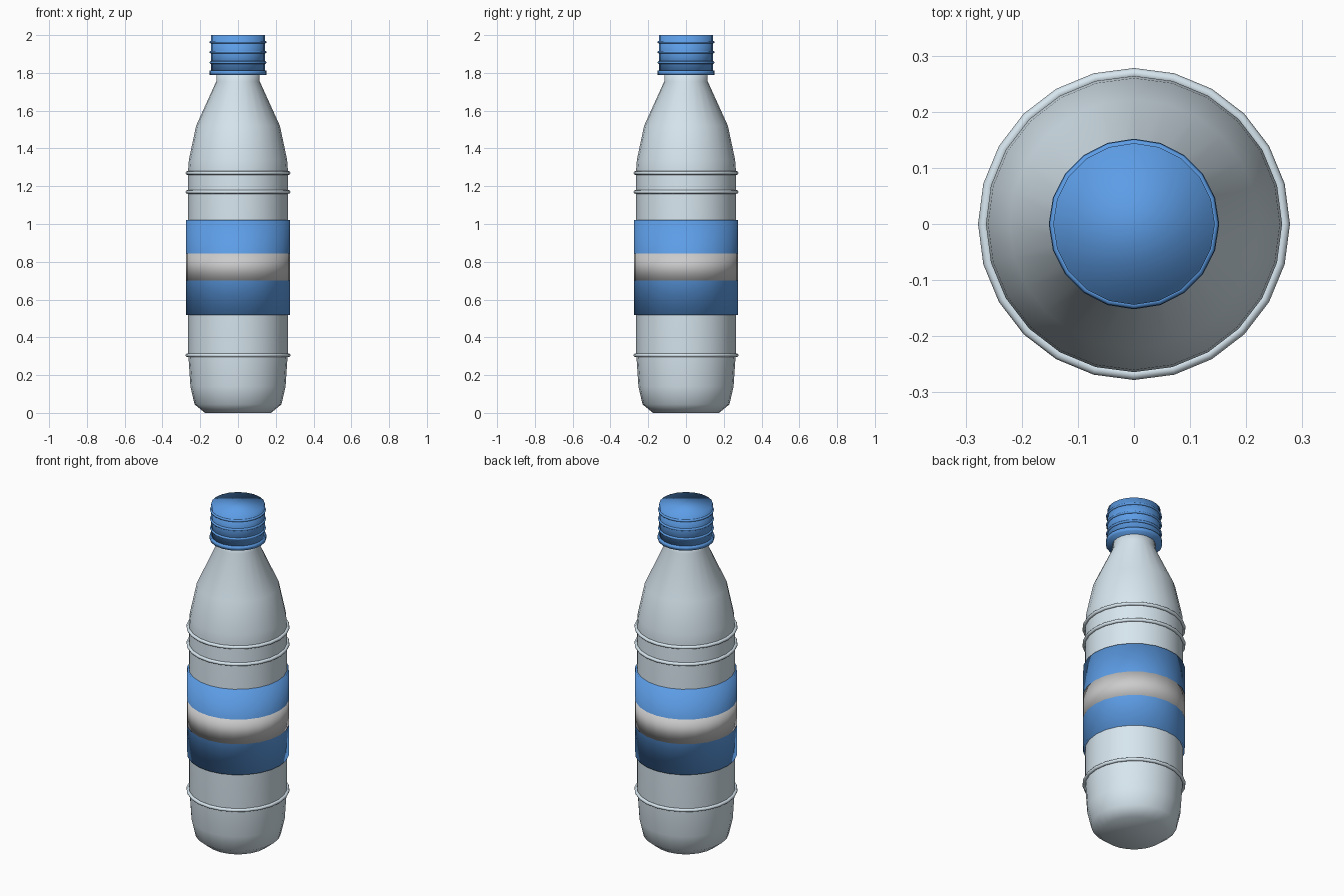
import bpy, bmesh, math

if "Cube" in bpy.data.objects:
    bpy.data.objects.remove(bpy.data.objects["Cube"])


def material(name, rgb):
    m = bpy.data.materials.new(name)
    m.diffuse_color = (*rgb, 1)
    m.use_nodes = True
    m.node_tree.nodes["Principled BSDF"].inputs["Base Color"].default_value = m.diffuse_color
    return m


PLASTIC = material("pale_plastic", (0.68, 0.79, 0.86))
BLUE = material("blue", (0.11, 0.34, 0.80))
WHITE = material("white", (0.92, 0.92, 0.92))


def lathe(name, profile, sides, mat):
    """Closed, smooth solid of revolution from (radius, z) points, bottom to top."""
    bm = bmesh.new()
    rings = []
    for r, z in profile:
        rings.append([bm.verts.new((r * math.cos(a), r * math.sin(a), z))
                      for a in (2 * math.pi * i / sides for i in range(sides))])
    for lo, hi in zip(rings, rings[1:]):
        for i in range(sides):
            j = (i + 1) % sides
            bm.faces.new((lo[i], lo[j], hi[j], hi[i]))
    bm.faces.new(rings[0][::-1])
    bm.faces.new(rings[-1])
    for f in bm.faces:
        f.smooth = True
    me = bpy.data.meshes.new(name)
    bm.to_mesh(me)
    bm.free()
    me.materials.append(mat)
    ob = bpy.data.objects.new(name, me)
    bpy.context.collection.objects.link(ob)
    return ob


def ring(name, z, major, minor, sides, mat):
    bpy.ops.mesh.primitive_torus_add(location=(0, 0, z), major_radius=major, minor_radius=minor,
                                     major_segments=sides, minor_segments=8)
    ob = bpy.context.object
    ob.name = name
    ob.data.materials.append(mat)
    bpy.ops.object.shade_smooth()


# Bottle body with tapered shoulder and neck
lathe("bottle_body", [(0.175, 0.0), (0.23, 0.045), (0.252, 0.14), (0.264, 0.32),
                      (0.264, 1.29), (0.26, 1.34), (0.222, 1.52), (0.115, 1.755),
                      (0.115, 1.81)], 24, PLASTIC)

# Raised grip ribs
for n, z in enumerate((0.305, 1.17, 1.27)):
    ring(f"body_rib_{n + 1}", z, 0.268, 0.01, 24, PLASTIC)

# Label and its white stripe
lathe("label", [(0.274, 0.517), (0.274, 1.02)], 24, BLUE)
lathe("label_stripe", [(0.276, 0.70), (0.276, 0.845)], 24, WHITE)

# Screw cap with ridges and lower collar
lathe("cap", [(0.144, 1.80), (0.144, 2.0)], 20, BLUE)
for n, z in enumerate((1.855, 1.91, 1.963)):
    ring(f"cap_ridge_{n + 1}", z, 0.144, 0.007, 20, BLUE)
lathe("cap_collar", [(0.152, 1.79), (0.152, 1.813)], 20, BLUE)
